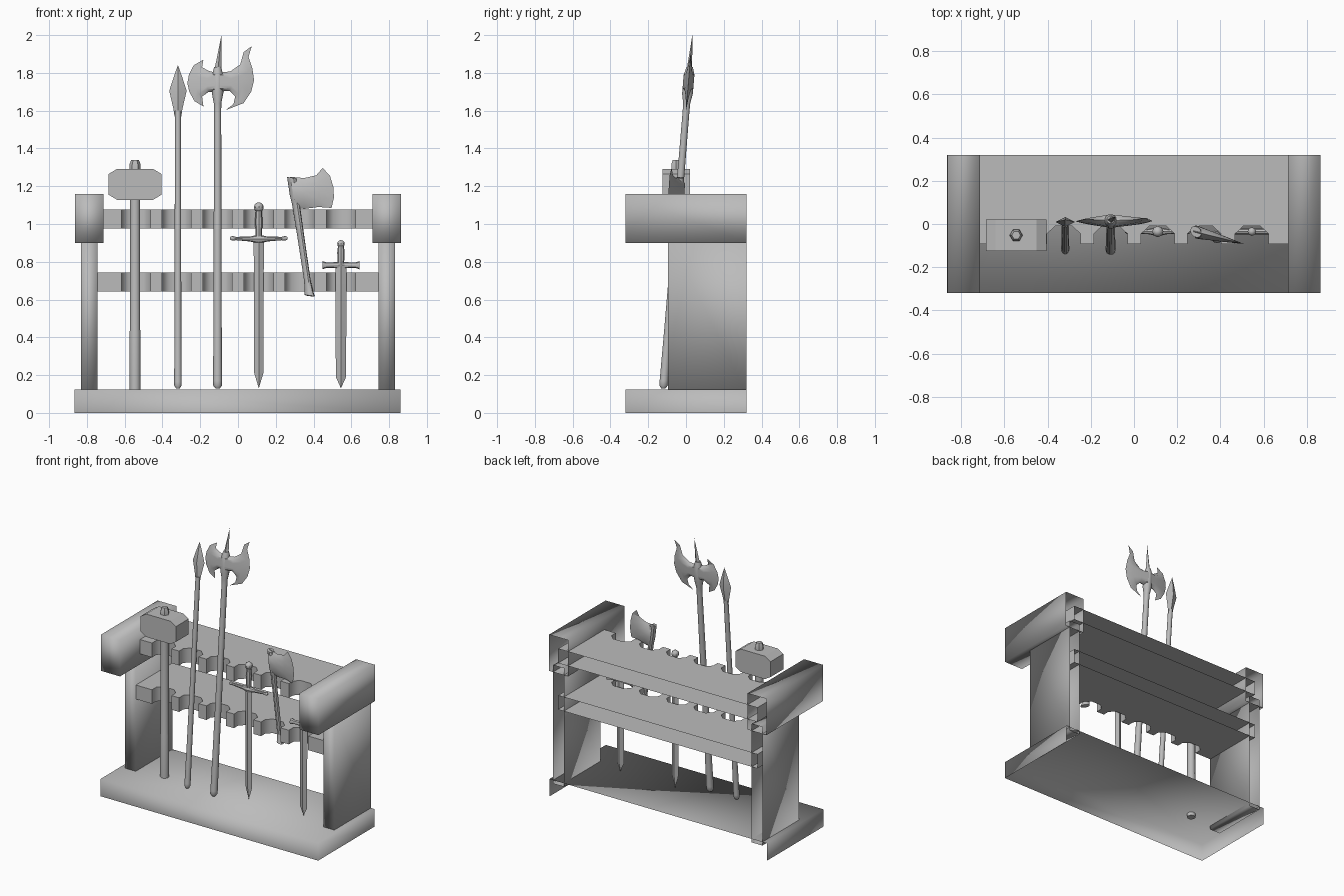
import bpy, bmesh, math
from mathutils import Vector

if "Cube" in bpy.data.objects:
    bpy.data.objects.remove(bpy.data.objects["Cube"])

GREY = bpy.data.materials.new("plain_grey")
GREY.diffuse_color = (0.5, 0.5, 0.5, 1)
GREY.use_nodes = True
GREY.node_tree.nodes["Principled BSDF"].inputs["Base Color"].default_value = GREY.diffuse_color


def finish(name, bm, angle=None, place=None, closed=True):
    """Turn a bmesh into a shaded object; place moves each vertex."""
    if place:
        for v in bm.verts:
            v.co = place(v.co)
    if closed:
        bmesh.ops.recalc_face_normals(bm, faces=bm.faces)
    me = bpy.data.meshes.new(name)
    bm.to_mesh(me)
    bm.free()
    me.materials.append(GREY)
    ob = bpy.data.objects.new(name, me)
    bpy.context.collection.objects.link(ob)
    for p in me.polygons:
        p.use_smooth = angle != 0
    if angle:
        bpy.ops.object.select_all(action='DESELECT')
        ob.select_set(True)
        bpy.context.view_layer.objects.active = ob
        bpy.ops.object.shade_smooth_by_angle(angle=math.radians(angle))
    return ob


def open_box(name, lo, hi, drop):
    """Smooth box without the faces whose normals are in drop."""
    bm = bmesh.new()
    bmesh.ops.create_cube(bm, size=1)
    for v in bm.verts:
        v.co = [l if c < 0 else h for c, l, h in zip(v.co, lo, hi)]
    bm.normal_update()
    gone = [f for f in bm.faces if any(f.normal.dot(Vector(d)) > 0.9 for d in drop)]
    bmesh.ops.delete(bm, geom=gone, context='FACES')
    finish(name, bm, closed=False)


def lathe(name, profile, x, y, sides=10, flat=1.0, angle=40, place=None, turn=0.0):
    """Closed body from (radius, z) pairs; flat squeezes it in y."""
    bm = bmesh.new()
    rings = []
    for r, z in profile:
        rings.append([bm.verts.new((x + r * math.cos(a), y + flat * r * math.sin(a), z))
                      for a in (turn + 2 * math.pi * i / sides for i in range(sides))])
    for a, b in zip(rings, rings[1:]):
        for i in range(sides):
            j = (i + 1) % sides
            bm.faces.new((a[i], a[j], b[j], b[i]))
    bm.faces.new(rings[0][::-1])
    bm.faces.new(rings[-1])
    bmesh.ops.remove_doubles(bm, verts=bm.verts, dist=0.0002)
    return finish(name, bm, angle, place)


def blade(name, columns, thick, place):
    """Axe blade: columns of (x, z) from root to edge, thinning to the rim."""
    bm = bmesh.new()
    n = len(columns[0])
    for s in (-1, 1):
        grid = [[bm.verts.new((x, 0 if i in (0, n - 1) else s * t, z))
                 for i, (x, z) in enumerate(c)] for c, t in zip(columns, thick)]
        for a, b in zip(grid, grid[1:]):
            for i in range(n - 1):
                bm.faces.new((a[i], a[i + 1], b[i + 1], b[i]))
    bmesh.ops.remove_doubles(bm, verts=bm.verts, dist=0.0002)
    return finish(name, bm, 50, place)


# Frame: base, posts and heavy end caps, all open toward the wall
BACK, DOWN = (0, 1, 0), (0, 0, -1)
open_box("base", (-0.865, -0.32, 0), (0.86, 0.32, 0.125), [BACK, DOWN])
for side, s in (("left", -1), ("right", 1)):
    for part, x0, x1, y0, z0, z1 in (("post", 0.745, 0.83, -0.095, 0.1, 0.95),
                                     ("cap", 0.712, 0.862, -0.32, 0.9, 1.16)):
        a, b = sorted((s * x0, s * x1))
        open_box(f"{side}_{part}", (a, y0, z0), (b, 0.32, z1), [BACK])

# Shelves with chamfered notches along the front
SLOTS = (-0.54, -0.325, -0.108, 0.11, 0.325, 0.545)
NOTCH = ((-0.077, -0.093), (-0.077, -0.045), (-0.04, -0.01),
         (0.04, -0.01), (0.077, -0.045), (0.077, -0.093))


def shelf(name, z0, z1):
    front = [(-0.79, 0.32), (-0.79, -0.093)]
    front += [(c + dx, y) for c in SLOTS for dx, y in NOTCH]
    front += [(0.79, -0.093), (0.79, 0.32)]
    bm = bmesh.new()
    low = [bm.verts.new((x, y, z0)) for x, y in front]
    top = [bm.verts.new((x, y, z1)) for x, y in front]
    bm.faces.new(top)
    bm.faces.new(low[::-1])
    for i in range(len(front) - 1):
        bm.faces.new((low[i], low[i + 1], top[i + 1], top[i]))
    finish(name, bm, 50, closed=False)


shelf("upper_shelf", 0.975, 1.078)
shelf("lower_shelf", 0.642, 0.743)

# War hammer
HX, HY = -0.545, -0.052
lathe("hammer_handle", [(0.029, 0.1), (0.029, 0.43), (0.027, 0.44), (0.027, 1.15)], HX, HY)
lathe("hammer_nub", [(0.03, 1.28), (0.03, 1.315), (0.02, 1.34)], HX, HY, 6, angle=30)
bm = bmesh.new()
octagon = [(sx * x, sz * z) for sx, sz, pts in (
    (1, 1, ((0.14, 0.055), (0.095, 0.082))), (-1, 1, ((0.095, 0.082), (0.14, 0.055))),
    (-1, -1, ((0.14, 0.055), (0.095, 0.082))), (1, -1, ((0.095, 0.082), (0.14, 0.055))))
    for x, z in pts]
face = bm.faces.new([bm.verts.new((HX + x, -0.125, 1.21 + z)) for x, z in octagon])
ext = bmesh.ops.extrude_face_region(bm, geom=[face])
for v in ext["geom"]:
    if isinstance(v, bmesh.types.BMVert):
        v.co.y = 0.02
bm.faces.ensure_lookup_table()
if not any(all(v.co.y < 0 for v in f.verts) for f in bm.faces):
    bm.faces.new([v for v in bm.verts if v.co.y < 0])
finish("hammer_head", bm, 0)


# Long weapons lean back against the shelves
def lean(v):
    return Vector((v.x, v.y - 0.12 + 0.082 * (v.z - 0.13), v.z))


lathe("spear_pole", [(0.010, 0.13), (0.02, 0.145), (0.02, 0.165), (0.018, 0.44), (0.016, 1.6)],
      -0.318, 0, place=lean)
lathe("spear_head", [(0.018, 1.57), (0.024, 1.61), (0.046, 1.705), (0.022, 1.78), (0, 1.842)],
      -0.318, 0, 4, 0.5, 25, lean)
PX = -0.108
lathe("halberd_pole", [(0.012, 0.13), (0.024, 0.145), (0.024, 0.17), (0.022, 0.44),
                       (0.019, 1.6), (0.02, 1.64), (0.03, 1.69), (0.03, 1.79), (0.018, 1.83)],
      PX, 0, place=lean)
lathe("halberd_spike", [(0.02, 1.80), (0.014, 1.86), (0, 1.998)], PX, 0, 4, 0.8, 25,
      lambda v: lean(v + Vector((max(0, v.z - 1.8) * 0.1, 0, 0))))
ROOT_Z = (1.80, 1.79, 1.775, 1.755, 1.735, 1.715, 1.70)
blade("halberd_blade", [
    [(PX, z) for z in ROOT_Z],
    [(-0.04, 1.808), (-0.038, 1.79), (-0.036, 1.77), (-0.035, 1.75), (-0.036, 1.735),
     (-0.04, 1.72), (-0.045, 1.705)],
    [(0.012, 1.845), (0.015, 1.82), (0.025, 1.79), (0.027, 1.755), (0.022, 1.72),
     (0.005, 1.69), (-0.015, 1.675)],
    [(0.03, 1.91), (0.038, 1.86), (0.055, 1.81), (0.06, 1.76), (0.048, 1.705),
     (0.01, 1.655), (-0.024, 1.635)],
    [(0.073, 1.942), (0.056, 1.885), (0.076, 1.825), (0.085, 1.76), (0.07, 1.70),
     (0.03, 1.64), (-0.065, 1.603)]], (0.028, 0.02, 0.012, 0.006, 0), lean)
blade("halberd_rear_blade", [
    [(PX, z) for z in ROOT_Z],
    [(-0.155, 1.81), (-0.16, 1.79), (-0.162, 1.77), (-0.163, 1.75), (-0.162, 1.73),
     (-0.16, 1.715), (-0.155, 1.70)],
    [(-0.19, 1.83), (-0.21, 1.81), (-0.22, 1.785), (-0.225, 1.75), (-0.22, 1.715),
     (-0.21, 1.69), (-0.19, 1.675)],
    [(-0.183, 1.87), (-0.235, 1.84), (-0.26, 1.79), (-0.268, 1.745), (-0.258, 1.70),
     (-0.23, 1.65), (-0.183, 1.622)]], (0.028, 0.02, 0.01, 0), lean)


# Swords: blade, guard, grip and pommel
def sword(name, x, tip, half, guard_z, reach, top, pommel, bow):
    y = -0.035
    lathe(name + "_blade", [(0, 0.13), (half, tip), (half + 0.003, guard_z)],
          x, y, 4, 0.5, 25)
    lathe(name + "_grip", [(0.016, guard_z), (0.02, (guard_z + top) / 2), (0.014, top - pommel)],
          x, y, 8)
    lathe(name + "_pommel", [(pommel * math.sin(math.pi * i / 6),
                              top - pommel - pommel * math.cos(math.pi * i / 6))
                             for i in range(7)], x, y, 8)
    # guard is turned along z, then laid on its side with a slight bow
    prof = [(0.006, -1), (0.013, -0.93), (0.009, -0.8), (0.013, -0.3), (0.024, 0),
            (0.013, 0.3), (0.009, 0.8), (0.013, 0.93), (0.006, 1)]
    if not bow:
        prof = [(0.022, -1), (0.015, -0.8), (0.016, 0), (0.015, 0.8), (0.022, 1)]
    lathe(name + "_guard", prof, 0, 0, 8, place=lambda v: Vector(
        (x + v.z * reach, y + v.y * 0.9, guard_z + v.x + bow * v.z * v.z)))


sword("long_sword", 0.11, 0.21, 0.024, 0.92, 0.152, 1.115, 0.026, 0.005)
sword("short_sword", 0.545, 0.19, 0.027, 0.782, 0.098, 0.915, 0.02, 0)


# Battle axe, tilted and turned toward the front
def axe_turn(v):
    return Vector((v.x, v.y - 0.035 - 0.25 * (v.x - 0.28), v.z))


lathe("axe_handle", [(0.018, 0.618), (0.028, 0.622), (0.022, 0.65), (0.018, 0.70), (0.019, 0.95),
                     (0.021, 1.10), (0.026, 1.15), (0.026, 1.245)], 0, 0,
      place=lambda v: axe_turn(Vector((v.x + 0.285 + (1.25 - v.z) * 0.15,
                                       v.y, v.z - 0.15 * v.x))))
blade("axe_blade", [
    [(0.275, 1.25), (0.282, 1.215), (0.29, 1.17), (0.298, 1.125), (0.305, 1.085)],
    [(0.35, 1.243), (0.352, 1.21), (0.352, 1.165), (0.352, 1.12), (0.352, 1.08)],
    [(0.415, 1.258), (0.425, 1.22), (0.43, 1.175), (0.43, 1.13), (0.425, 1.09)],
    [(0.448, 1.297), (0.487, 1.255), (0.505, 1.195), (0.508, 1.14), (0.495, 1.085)]],
      (0.03, 0.022, 0.012, 0), axe_turn)
